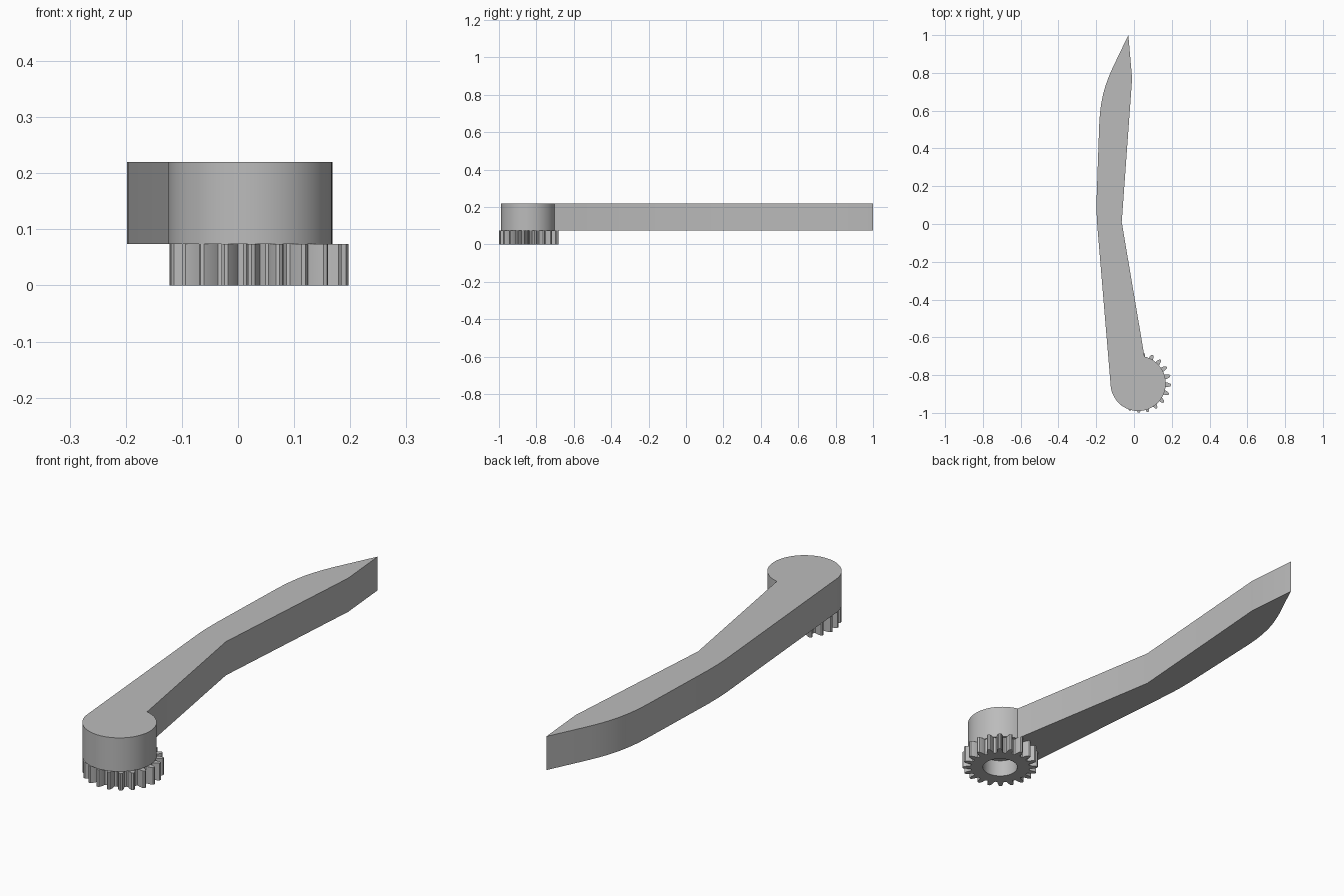
import bpy
import bmesh
from math import sin, cos, pi, tau, radians

cube = bpy.data.objects.get("Cube")
if cube:
    bpy.data.objects.remove(cube, do_unlink=True)

# Single grey material
grey = bpy.data.materials.new("plain_grey")
grey.use_nodes = True
colour = (0.5, 0.5, 0.5, 1.0)
grey.diffuse_color = colour
grey.node_tree.nodes["Principled BSDF"].inputs["Base Color"].default_value = colour


def finish(bm, name):
    """Turn a bmesh into a shaded, coloured object."""
    bmesh.ops.recalc_face_normals(bm, faces=bm.faces)
    mesh = bpy.data.meshes.new(name)
    bm.to_mesh(mesh)
    bm.free()
    mesh.materials.append(grey)
    obj = bpy.data.objects.new(name, mesh)
    bpy.context.collection.objects.link(obj)
    bpy.ops.object.select_all(action="DESELECT")
    obj.select_set(True)
    bpy.context.view_layer.objects.active = obj
    bpy.ops.object.shade_smooth_by_angle(angle=radians(25))
    return obj


def ring(bm, points, z):
    return [bm.verts.new((x, y, z)) for x, y in points]


def bridge(bm, a, b):
    """Join two equally long closed loops with quads."""
    n = len(a)
    for i in range(n):
        j = (i + 1) % n
        bm.faces.new((a[i], a[j], b[j], b[i]))


def polar(centre, radius, angle):
    return (centre[0] + radius * cos(angle), centre[1] + radius * sin(angle))


JOINT, TOP = 0.074, 0.22

# Arm: round hub running into a bent, pointed blade
hub, hub_radius = (0.022, -0.844), 0.146
start, end, steps = pi + 0.082, tau + 1.34, 56
outline = [polar(hub, hub_radius, start + (end - start) * i / steps)
           for i in range(steps + 1)]
outline += [(-0.065, 0.01), (-0.01, 0.77), (-0.03, 1.0),      # inner edge, tip
            (-0.114, 0.825), (-0.134, 0.778), (-0.15, 0.735),  # curved back
            (-0.163, 0.69), (-0.173, 0.64), (-0.18, 0.59), (-0.184, 0.53),
            (-0.198, 0.13), (-0.198, 0.06), (-0.195, 0.0)]
bm = bmesh.new()
low, high = ring(bm, outline, JOINT), ring(bm, outline, TOP)
bridge(bm, low, high)
bm.faces.new(low)
bm.faces.new(high)
finish(bm, "arm")

# Gear: toothed ring under the hub with a round socket
gear, teeth, phase = (0.037, -0.84), 20, -0.08
tooth = [(-0.14, 0.124), (-0.098, 0.127), (-0.078, 0.143), (-0.04, 0.157),
         (0.0, 0.16), (0.04, 0.157), (0.078, 0.143), (0.098, 0.127)]
outer, inner = [], []
for t in range(teeth):
    for offset, radius in tooth:
        angle = phase + tau * t / teeth + offset
        outer.append(polar(gear, radius, angle))
        inner.append(polar(gear, 0.073, angle))
bm = bmesh.new()
loops = [ring(bm, outer, 0), ring(bm, outer, JOINT),
         ring(bm, inner, JOINT), ring(bm, inner, 0)]
for i in range(4):
    bridge(bm, loops[i], loops[(i + 1) % 4])
finish(bm, "gear")
